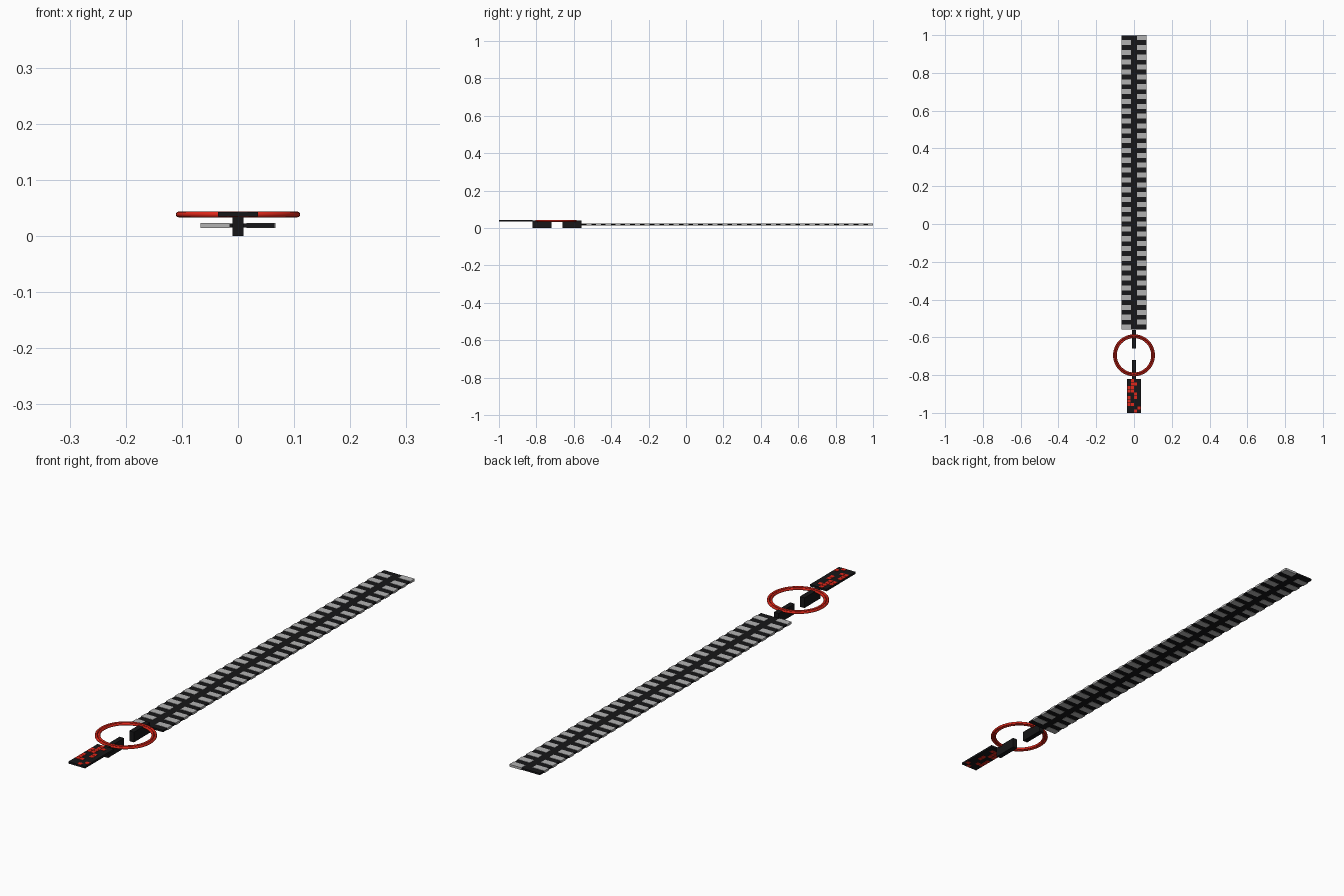
import bpy, bmesh, math, random
from mathutils import Matrix, Vector

if "Cube" in bpy.data.objects:
    bpy.data.objects.remove(bpy.data.objects["Cube"])

def material(name, color):
    m = bpy.data.materials.new(name)
    m.diffuse_color = (*color, 1)
    m.use_nodes = True
    m.node_tree.nodes["Principled BSDF"].inputs["Base Color"].default_value = m.diffuse_color
    return m

BLACK = material("black", (0.008, 0.008, 0.009))
RED = material("red", (0.75, 0.02, 0.01))
GREY = material("grey", (0.45, 0.45, 0.45))

def boxes(name, spans, mat):
    """One object made of boxes given as (x0, x1, y0, y1, z0, z1)."""
    bm = bmesh.new()
    for x0, x1, y0, y1, z0, z1 in spans:
        mid = Vector((x0 + x1, y0 + y1, z0 + z1)) / 2
        size = (x1 - x0, y1 - y0, z1 - z0, 1)
        bmesh.ops.create_cube(bm, size=1, matrix=Matrix.Translation(mid) @ Matrix.Diagonal(size))
    me = bpy.data.meshes.new(name)
    bm.to_mesh(me)
    bm.free()
    me.materials.append(mat)
    ob = bpy.data.objects.new(name, me)
    bpy.context.collection.objects.link(ob)
    return ob

def ring(name, radius, tube):
    bpy.ops.mesh.primitive_torus_add(major_segments=48, minor_segments=12, major_radius=radius,
                                     minor_radius=tube, location=(0, -0.695, 0.0385))
    ob = bpy.context.object
    ob.name = name
    ob.data.materials.append(RED)
    bpy.ops.object.shade_smooth_by_angle()

# long strap core
Y0, Y1, CELLS = -0.558, 1.0, 60
boxes("strap_core", [(-0.065, 0.065, Y0, Y1 - 0.001, 0.0155, 0.0225)], BLACK)

# staggered grey bars along both edges of the strap
step = (Y1 - Y0) / CELLS
bars = []
for i in range(CELLS):
    x0, x1 = (-0.067, -0.015) if i % 2 == 0 else (0.015, 0.067)
    bars.append((x0, x1, Y0 - 0.001 + i * step, Y0 + (i + 1) * step, 0.0145, 0.0235))
boxes("strap_bars", bars, GREY)

# two connector blocks joining strap, ring and tag
boxes("strap_connector", [(-0.01, 0.01, -0.66, -0.56, 0, 0.04)], BLACK)
boxes("tag_connector", [(-0.01, 0.01, -0.82, -0.72, 0, 0.04)], BLACK)

# double ring
ring("outer_ring", 0.106, 0.005)
ring("inner_ring", 0.096, 0.005)

# tag with scattered red squares
boxes("tag", [(-0.036, 0.036, -1.0, -0.82, 0.0345, 0.0425)], BLACK)
random.seed(4)
c = 0.018
squares = []
for row in range(10):
    for col in random.sample(range(4), random.choice((1, 2, 2))):
        x, y = -0.036 + col * c, -1.0 + row * c
        squares.append((x + 0.001, x + c - 0.001, y + 0.001, y + c - 0.001, 0.034, 0.0435))
boxes("tag_squares", squares, RED)
